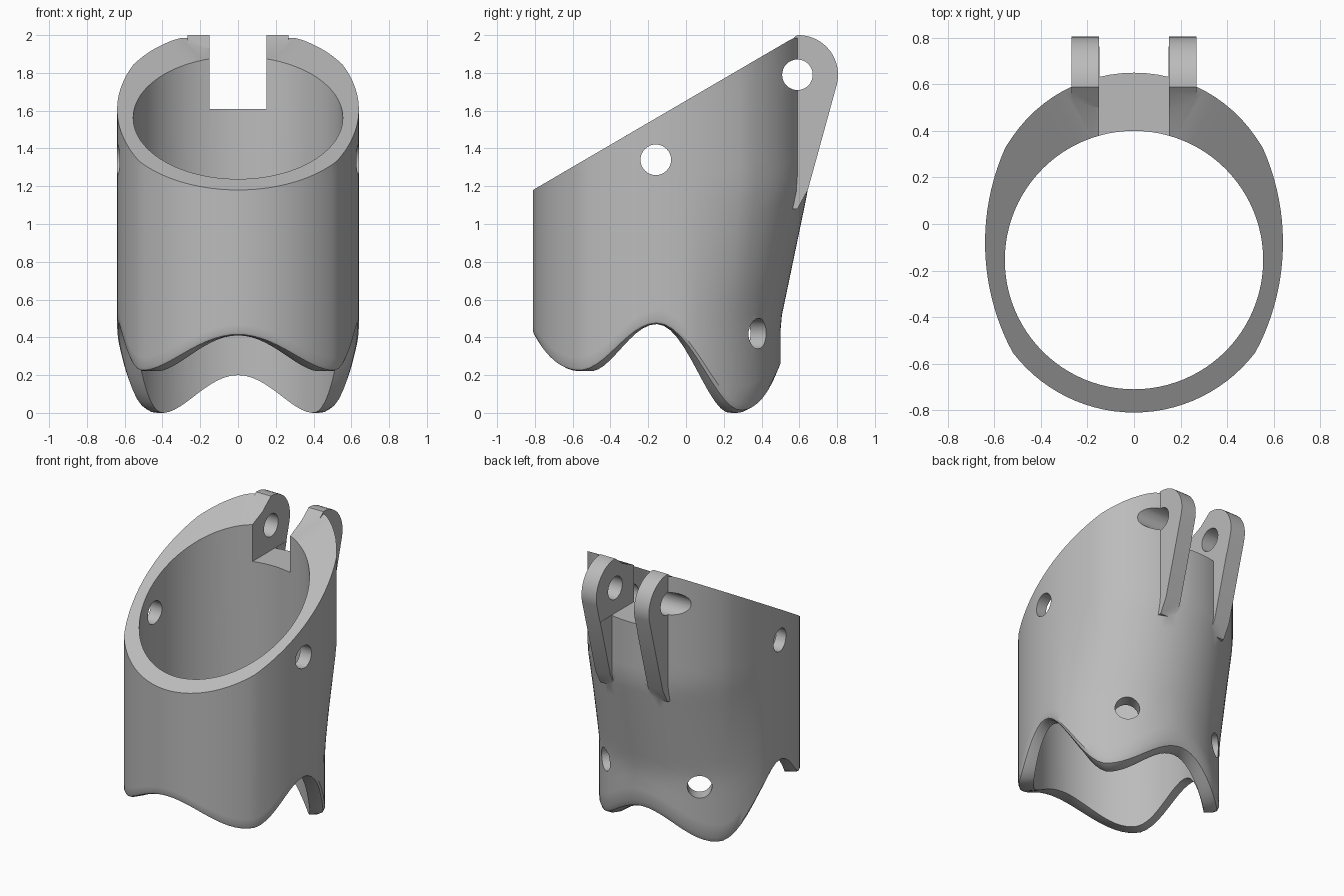
import bpy, bmesh, math
from mathutils import Matrix, Vector

if "Cube" in bpy.data.objects:
    bpy.data.objects.remove(bpy.data.objects["Cube"])

grey = bpy.data.materials.new("mid grey")
grey.use_nodes = True
COLOUR = (0.5, 0.5, 0.5, 1)
grey.diffuse_color = COLOUR
grey.node_tree.nodes["Principled BSDF"].inputs["Base Color"].default_value = COLOUR

BORE_Y, BORE_R, SHELL_R = -0.155, 0.555, 0.655
HINGE_Y, HINGE_Z, LUG_R = 0.595, 1.79, 0.21
SEGMENTS, LEVELS = 96, 20


def make_object(name, bm):
    bmesh.ops.recalc_face_normals(bm, faces=bm.faces)
    mesh = bpy.data.meshes.new(name)
    bm.to_mesh(mesh)
    bm.free()
    mesh.materials.append(grey)
    obj = bpy.data.objects.new(name, mesh)
    bpy.context.collection.objects.link(obj)
    return obj


def boolean(target, tool, operation):
    mod = target.modifiers.new(tool.name, 'BOOLEAN')
    mod.operation, mod.solver, mod.object = operation, 'EXACT', tool
    bpy.context.view_layer.objects.active = target
    bpy.ops.object.modifier_apply(modifier=mod.name)
    bpy.data.objects.remove(tool)


def ray_to_circle(dx, dy, cx, cy, radius):
    along = dx * cx + dy * cy
    return along + math.sqrt(along ** 2 - cx ** 2 - cy ** 2 + radius ** 2)


def rim_top(y):
    return min(1.18 + (y + 0.81) * 0.584, 1.985)


def outer_radius(angle, z):
    """Round below, swelling into a wider back towards the top."""
    dx, dy = abs(math.sin(angle)), -math.cos(angle)
    turn = math.degrees(math.acos(math.cos(angle)))
    side = ray_to_circle(dx, dy, -0.36, 0.075, 1.0)
    low = min(SHELL_R, side)
    if turn < 90:
        return low
    high = side if turn < 131.4 else ray_to_circle(dx, dy, 0, 0.172, 0.633)
    blend = max(0, min(1, (z - 0.48) / 0.72))
    return low + (high - low) * blend


# wavy lower edge: (degrees from the front, height)
WAVE = [(0, 0.41), (51, 0.22), (90, 0.47), (134, 0.0), (180, 0.2)]


def rim_bottom(angle):
    turn = math.degrees(math.acos(max(-1, min(1, math.cos(angle)))))
    for (a0, z0), (a1, z1) in zip(WAVE, WAVE[1:]):
        if turn <= a1 + 1e-3:
            t = (1 - math.cos(math.pi * (turn - a0) / (a1 - a0))) / 2
            return z0 + (z1 - z0) * t


def section(angle):
    """Closed wall section at one angle round the bore."""
    dx, dy = math.sin(angle), -math.cos(angle)

    def at(r, z):
        return Vector((dx * r, BORE_Y + dy * r, z))

    z0 = rim_bottom(angle)
    fillet = 0.02 + 0.04 * max(0, dy)
    r0 = outer_radius(angle, z0)
    points = [at(BORE_R, z0), at(r0 - fillet, z0),
              at(r0 - 0.3 * fillet, z0 + 0.3 * fillet)]
    r_top = outer_radius(angle, 2)
    top = rim_top(BORE_Y + dy * r_top)
    for i in range(LEVELS + 1):
        z = z0 + fillet + (top - z0 - fillet) * i / LEVELS
        points.append(at(outer_radius(angle, z), z))
    points.append(at(BORE_R, rim_top(BORE_Y + dy * BORE_R)))
    return points


# sleeve wall
bm = bmesh.new()
rings = [[bm.verts.new(p) for p in section(2 * math.pi * i / SEGMENTS)]
         for i in range(SEGMENTS)]
for i, ring in enumerate(rings):
    nxt = rings[(i + 1) % SEGMENTS]
    for j in range(len(ring)):
        k = (j + 1) % len(ring)
        bm.faces.new((ring[j], nxt[j], nxt[k], ring[k]))
sleeve = make_object("sleeve", bm)


# pair of hinge lugs
def lug(name, x0, x1):
    outline = [(0.5, 1.93), (0.57, 1.985)]
    for i in range(17):
        a = math.radians(92 - i * 107 / 16)
        outline.append((HINGE_Y + LUG_R * math.cos(a), HINGE_Z + LUG_R * math.sin(a)))
    outline += [(0.645, 1.18), (0.59, 1.08), (0.5, 1.08)]
    bm = bmesh.new()
    face = bm.faces.new([bm.verts.new((x0, y, z)) for y, z in outline])
    extruded = bmesh.ops.extrude_face_region(bm, geom=[face])["geom"]
    bmesh.ops.translate(bm, vec=(x1 - x0, 0, 0),
                        verts=[v for v in extruded if isinstance(v, bmesh.types.BMVert)])
    return make_object(name, bm)


boolean(sleeve, lug("left_lug", 0.148, 0.268), 'UNION')
boolean(sleeve, lug("right_lug", -0.268, -0.148), 'UNION')

# slot between the lugs
bm = bmesh.new()
bmesh.ops.create_cube(bm, size=1, matrix=Matrix.Translation((0, 0.55, 1.91))
                      @ Matrix.Diagonal((0.3, 0.6, 0.6, 1)))
boolean(sleeve, make_object("slot_cutter", bm), 'DIFFERENCE')


# round holes
def drill(name, centre, direction, length):
    bm = bmesh.new()
    turn = Vector(direction).to_track_quat('Z', 'Y').to_matrix().to_4x4()
    bmesh.ops.create_cone(bm, cap_ends=True, segments=32, radius1=0.081, radius2=0.081,
                          depth=length, matrix=Matrix.Translation(centre) @ turn)
    boolean(sleeve, make_object(name, bm), 'DIFFERENCE')


drill("hinge_hole", (0, HINGE_Y - 0.005, HINGE_Z), (1, 0, 0), 2)
drill("side_holes", (0, -0.16, 1.34), (1, 0, 0), 2)
for side in (-1, 1):
    a = math.radians(35)
    out = Vector((side * math.sin(a), math.cos(a), 0))
    drill("rear_hole", Vector((0, BORE_Y, 0.42)) + out * 0.6, out, 0.5)

# smooth walls with crisp rims
bpy.ops.object.select_all(action='DESELECT')
sleeve.select_set(True)
bpy.context.view_layer.objects.active = sleeve
bpy.ops.object.shade_smooth_by_angle(angle=math.radians(30))
